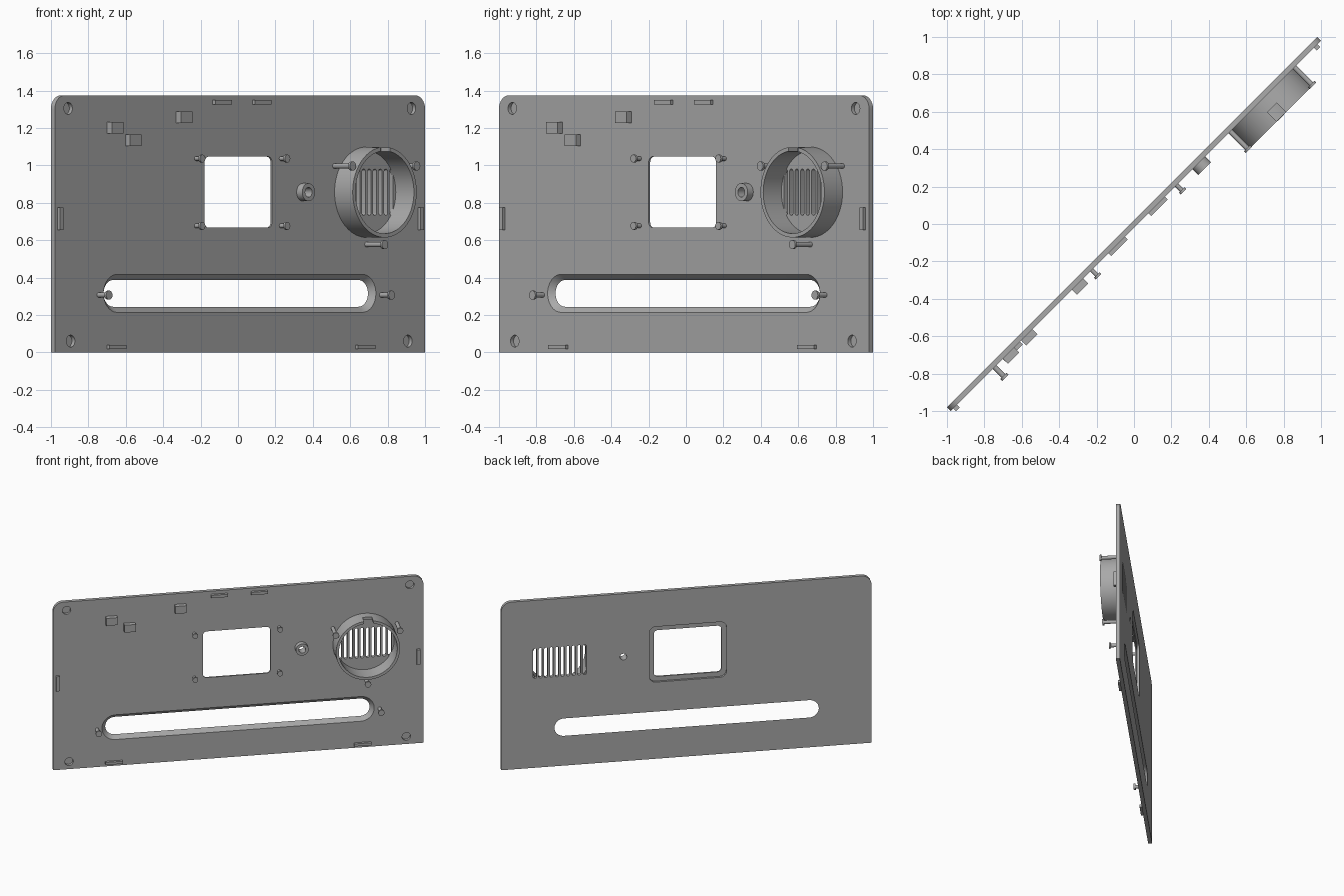
import bpy, bmesh, math

if "Cube" in bpy.data.objects:
    bpy.data.objects.remove(bpy.data.objects["Cube"], do_unlink=True)

grey = bpy.data.materials.new("plain_grey")
grey.use_nodes = True
COLOUR = (0.4, 0.4, 0.4, 1)
grey.diffuse_color = COLOUR
grey.node_tree.nodes["Principled BSDF"].inputs["Base Color"].default_value = COLOUR

TURN = math.radians(45)   # the panel stands diagonally
FACE = 0.015              # half the panel thickness


def outline(u, z, width, height, top, bottom=None, segs=10):
    """Rounded rectangle in the panel plane, centred on (u, z)."""
    bottom = top if bottom is None else bottom
    pts = []
    for k, (su, sz) in enumerate([(1, 1), (-1, 1), (-1, -1), (1, -1)]):
        r = top if sz > 0 else bottom
        cu, cz = u + su * (width / 2 - r), z + sz * (height / 2 - r)
        for i in range(segs + 1 if r else 1):
            a = math.pi / 2 * (k + i / segs)
            pts.append((cu + r * math.cos(a), cz + r * math.sin(a)))
    return pts


def disc(u, z, r, segs=8):
    return outline(u, z, 2 * r, 2 * r, r, segs=segs)


def prism(name, near, w0, w1, far=None):
    """Solid lofted from depth w0 to w1 (positive depth is in front)."""
    far = far or near
    bm = bmesh.new()
    a = [bm.verts.new((u, -w0, z)) for u, z in near]
    b = [bm.verts.new((u, -w1, z)) for u, z in far]
    bm.faces.new(a)
    bm.faces.new(b[::-1])
    for i in range(len(a)):
        j = (i + 1) % len(a)
        bm.faces.new((a[j], a[i], b[i], b[j]))
    bmesh.ops.remove_doubles(bm, verts=bm.verts, dist=1e-5)
    bmesh.ops.recalc_face_normals(bm, faces=bm.faces)
    mesh = bpy.data.meshes.new(name)
    bm.to_mesh(mesh)
    bm.free()
    mesh.materials.append(grey)
    ob = bpy.data.objects.new(name, mesh)
    bpy.context.collection.objects.link(ob)
    ob.rotation_euler.z = TURN
    return ob


def cut(target, cutters):
    """Subtract the cutters, bake the result and discard them."""
    for c in cutters:
        m = target.modifiers.new("cut", "BOOLEAN")
        m.operation, m.solver, m.object = "DIFFERENCE", "EXACT", c
        c.hide_render = True
    bpy.context.view_layer.update()
    graph = bpy.context.evaluated_depsgraph_get()
    baked = bpy.data.meshes.new_from_object(target.evaluated_get(graph))
    target.modifiers.clear()
    target.data = baked
    for c in cutters:
        bpy.data.objects.remove(c, do_unlink=True)


def peg(name, u, z, reach, shaft, head):
    prism(name + "_shaft", disc(u, z, shaft, 4), 0, reach - 0.006)
    prism(name + "_head", disc(u, z, head, 4), reach - 0.014, reach)


def block(name, u0, u1, z0, z1, depth):
    prism(name, outline((u0 + u1) / 2, (z0 + z1) / 2, u1 - u0, z1 - z0, 0), 0, depth)


# Panel with rounded top corners
panel = prism("panel", outline(0, 0.6875, 2.8, 1.375, 0.075, 0), -FACE, FACE)
WIN_U, MID_Z = -0.0125, 0.857
FAN_U = 0.957
holes = [
    # window and its rebate on the back
    prism("window", outline(WIN_U, MID_Z, 0.51, 0.38, 0.03), -0.1, 0.1),
    prism("rebate", outline(WIN_U, MID_Z, 0.585, 0.455, 0.05), -0.1, 0.003),
    # long slot flaring towards the front
    prism("slot", outline(-0.002, 0.316, 1.979, 0.123, 0.0615), -0.025, 0.025,
          outline(-0.002, 0.316, 2.079, 0.223, 0.1115)),
    # socket hole
    prism("socket_hole", disc(0.476, MID_Z, 0.026), -0.1, 0.1),
]
# vent slots
for i in range(10):
    u = FAN_U + (i - 4.5) * 0.0418
    holes.append(prism("vent", outline(u, MID_Z, 0.026, 0.247, 0.0125, segs=4), -0.1, 0.1))
# blind screw holes in the corners
for u, z in [(-1.299, 1.305), (1.297, 1.305), (-1.28, 0.061), (1.27, 0.061)]:
    holes.append(prism("screw_hole", disc(u, z, 0.032), -0.008, 0.1))
cut(panel, holes)

# Fan collar with a notch at the top of its rim
collar = prism("fan_collar", disc(FAN_U, MID_Z, 0.242, 16), 0, 0.152)
cut(collar, [prism("bore", disc(FAN_U, MID_Z, 0.221, 16), -0.1, 0.3),
             prism("notch", outline(FAN_U + 0.005, MID_Z + 0.25, 0.07, 0.2, 0), 0.083, 0.3)])

# Socket boss
boss = prism("socket_boss", disc(0.476, MID_Z, 0.048), 0, 0.058)
cut(boss, [prism("bore", disc(0.476, MID_Z, 0.026), -0.1, 0.2)])

# Pegs around the fan collar, the window and the slot
for n, deg in enumerate((30, 150, 270)):
    a = math.radians(deg)
    peg(f"fan_peg_{n}", FAN_U + 0.28 * math.cos(a), MID_Z + 0.28 * math.sin(a), 0.155, 0.014, 0.024)
for su in (-1, 1):
    for sz in (-1, 1):
        peg(f"window_peg_{su}_{sz}", WIN_U + su * 0.321, MID_Z + sz * 0.18, 0.066, 0.012, 0.021)
    peg(f"slot_peg_{su}", su * 1.068, 0.307, 0.095, 0.014, 0.024)

# Locating tabs along the edges
for n, u in enumerate((-0.207, 0.095)):
    block(f"top_tab_{n}", u, u + 0.125, 1.326, 1.349, 0.035)
for n, u in enumerate((-1.007, 0.873)):
    block(f"bottom_tab_{n}", u, u + 0.13, 0.02, 0.041, 0.035)
for n, u in enumerate((-1.38, 1.346)):
    block(f"side_tab_{n}", u, u + 0.027, 0.655, 0.775, 0.035)

# Support blocks
for n, (u, z) in enumerate([(-1.005, 1.171), (-0.867, 1.104), (-0.483, 1.227)]):
    block(f"support_block_{n}", u, u + 0.086, z, z + 0.061, 0.052)

# Smooth the curved walls
for ob in bpy.context.view_layer.objects:
    mine = ob.type == "MESH" and grey.name in ob.data.materials
    ob.select_set(mine)
bpy.context.view_layer.objects.active = panel
bpy.ops.object.shade_smooth_by_angle(angle=math.radians(30))
